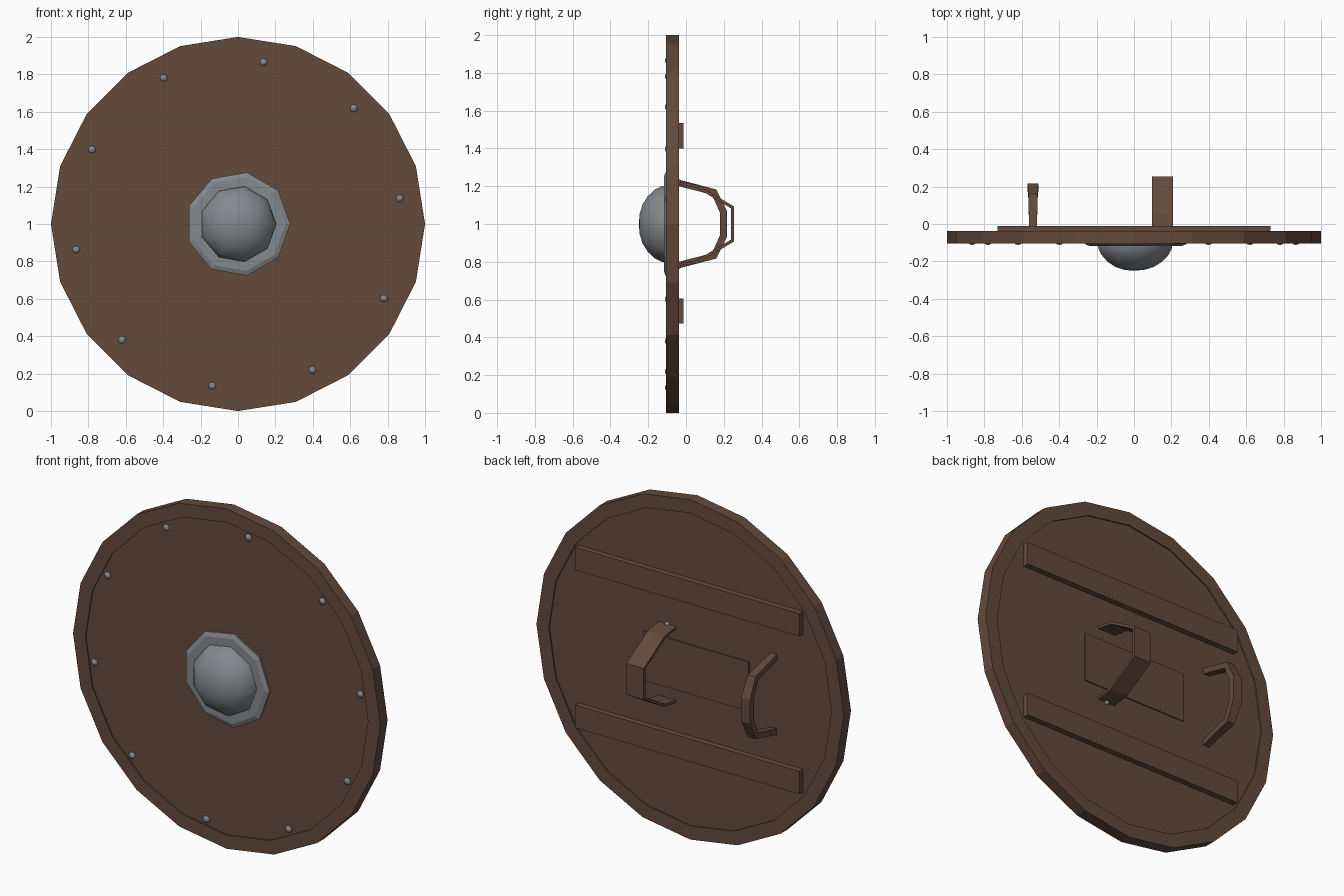
import bpy, bmesh, math
from mathutils import Vector

if "Cube" in bpy.data.objects:
    bpy.data.objects.remove(bpy.data.objects["Cube"])


def material(name, col):
    m = bpy.data.materials.new(name)
    m.diffuse_color = (*col, 1)
    m.use_nodes = True
    m.node_tree.nodes["Principled BSDF"].inputs["Base Color"].default_value = m.diffuse_color
    return m


WOOD = material("brown wood", (0.125, 0.068, 0.044))
STEEL = material("grey steel", (0.235, 0.25, 0.268))


def finish(name, bm, mat, smooth=False):
    bmesh.ops.remove_doubles(bm, verts=bm.verts, dist=1e-5)
    bmesh.ops.recalc_face_normals(bm, faces=bm.faces)
    for f in bm.faces:
        f.smooth = smooth
    me = bpy.data.meshes.new(name)
    bm.to_mesh(me)
    bm.free()
    me.materials.append(mat)
    ob = bpy.data.objects.new(name, me)
    bpy.context.collection.objects.link(ob)
    return ob


def lathe(name, profile, sides, mat, centre=(0, 0, 1), smooth=False):
    """Revolve (radius, y) points around the y axis."""
    bm = bmesh.new()
    rings = []
    for r, y in profile:
        if r == 0:
            rings.append([bm.verts.new((centre[0], centre[1] + y, centre[2]))] * sides)
        else:
            rings.append([bm.verts.new((centre[0] + r * math.cos(math.tau * i / sides), centre[1] + y,
                                        centre[2] + r * math.sin(math.tau * i / sides)))
                          for i in range(sides)])
    for a, b in zip(rings, rings[1:]):
        for i in range(sides):
            j = (i + 1) % sides
            quad = list(dict.fromkeys([a[i], a[j], b[j], b[i]]))
            if len(quad) > 2:
                bm.faces.new(quad)
    return finish(name, bm, mat, smooth)


def box(name, x0, x1, y0, y1, z0, z1, mat):
    bm = bmesh.new()
    bmesh.ops.create_cube(bm, size=1)
    for v in bm.verts:
        v.co = Vector(((x0 + x1) / 2 + v.co.x * (x1 - x0),
                       (y0 + y1) / 2 + v.co.y * (y1 - y0),
                       (z0 + z1) / 2 + v.co.z * (z1 - z0)))
    return finish(name, bm, mat)


def band(name, x, outer, inner, widths, mat):
    """Bent strap: upper-half (y, z offset) points, mirrored about z = 1."""
    def full(pts):
        return [(y, 1 + z) for y, z in pts] + [(y, 1 - z) for y, z in reversed(pts)]
    out, inn, wid = full(outer), full(inner), widths + widths[::-1]
    bm = bmesh.new()
    rings = []
    for (yo, zo), (yi, zi), w in zip(out, inn, wid):
        rings.append([bm.verts.new(p) for p in ((x - w / 2, yo, zo), (x + w / 2, yo, zo),
                                                (x + w / 2, yi, zi), (x - w / 2, yi, zi))])
    for a, b in zip(rings, rings[1:]):
        for i in range(4):
            j = (i + 1) % 4
            bm.faces.new((a[i], a[j], b[j], b[i]))
    bm.faces.new(rings[0])
    bm.faces.new(rings[-1])
    return finish(name, bm, mat)


# round board with a slightly raised rim on both sides
lathe("board", [(0, -0.098), (0.92, -0.098), (0.92, -0.105), (1, -0.105),
                (1, -0.038), (0.92, -0.038), (0.92, -0.046), (0, -0.046)], 20, WOOD)

# central boss: flange and dome
lathe("boss_flange", [(0.19, -0.097), (0.28, -0.097), (0.28, -0.107),
                      (0.255, -0.117), (0.19, -0.117)], 9, STEEL)
lathe("boss_dome", [(0.206, -0.105), (0.203, -0.13), (0.185, -0.165), (0.15, -0.202),
                    (0.105, -0.23), (0.055, -0.245), (0, -0.25)], 9, STEEL, smooth=True)

# ring of rivets on the front
for k in range(10):
    a = math.radians(9 + 36 * k)
    lathe("rim_rivet", [(0.021, -0.095), (0.02, -0.102), (0.012, -0.109), (0, -0.112)], 8, STEEL,
          (0.876 * math.cos(a), 0, 1 + 0.876 * math.sin(a)), smooth=True)

# back battens and arm pad
for s in (-1, 1):
    zc = 1.003 + s * 0.464
    box("batten", -0.73, 0.73, -0.06, -0.012, zc - 0.067, zc + 0.067, WOOD)
box("arm_pad", -0.38, 0.305, -0.05, -0.039, 0.855, 1.145, WOOD)

# wide arm strap with its two rivets
band("arm_strap", 0.153, [(-0.05, 0.225), (0.06, 0.208), (0.255, 0.092)],
     [(-0.05, 0.21), (0.055, 0.193), (0.238, 0.083)], [0.113] * 3, WOOD)
for s in (-1, 1):
    lathe("strap_rivet", [(0.014, -0.046), (0.013, -0.034), (0, -0.028)], 8, STEEL,
          (0.153, 0, 1 + s * 0.225), smooth=True)

# hand grip
band("hand_grip", -0.54, [(-0.05, 0.238), (0.16, 0.183), (0.217, 0.07)],
     [(-0.05, 0.203), (0.137, 0.155), (0.18, 0.06)], [0.04, 0.05, 0.058], WOOD)
